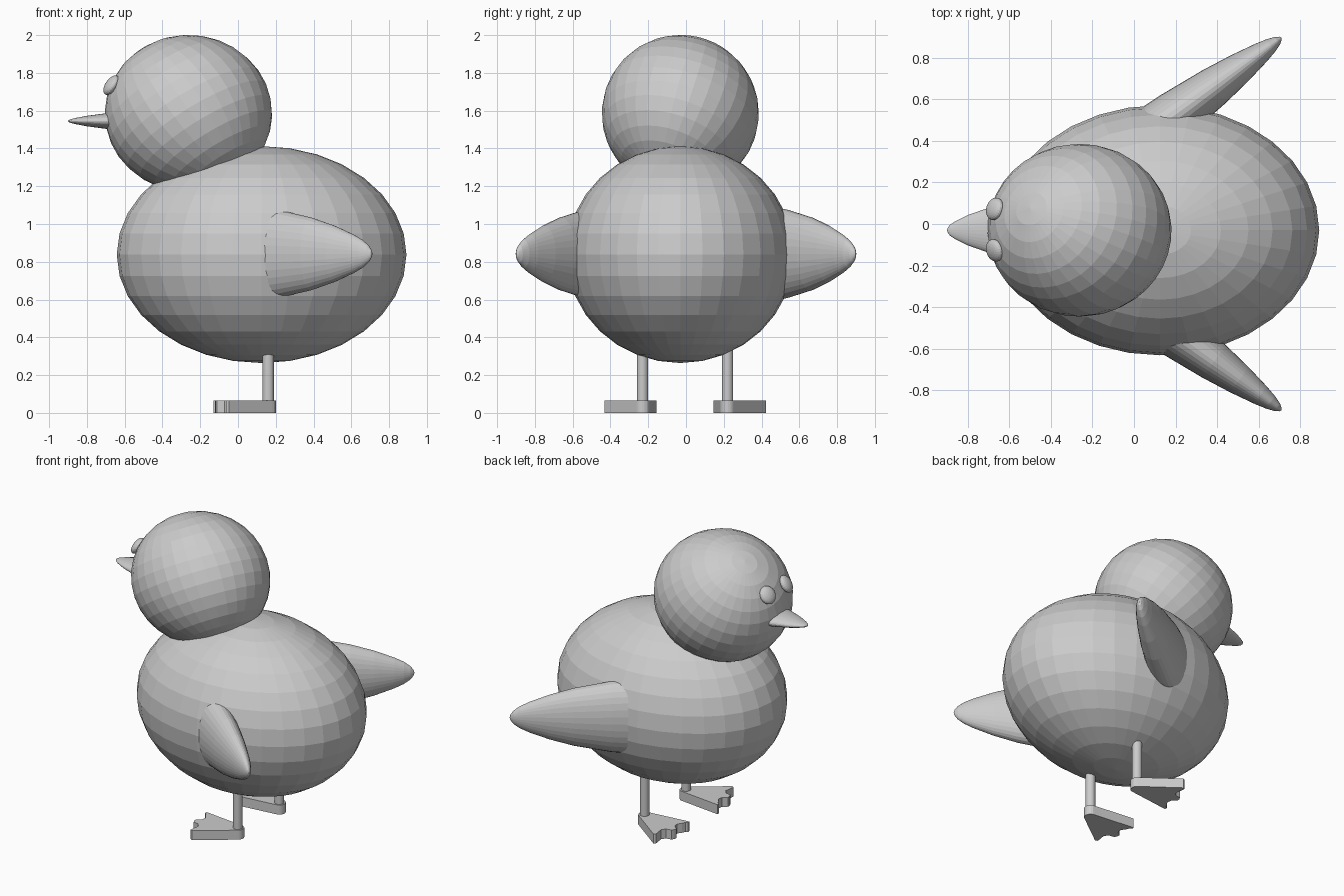
import bpy, bmesh
from math import sin, cos, pi, radians
from mathutils import Matrix, Vector

if "Cube" in bpy.data.objects:
    bpy.data.objects.remove(bpy.data.objects["Cube"])


def add_object(name, bm, matrix=None):
    if matrix is not None:
        bm.transform(matrix)
    bmesh.ops.recalc_face_normals(bm, faces=bm.faces)
    mesh = bpy.data.meshes.new(name)
    bm.to_mesh(mesh)
    bm.free()
    obj = bpy.data.objects.new(name, mesh)
    bpy.context.collection.objects.link(obj)
    return obj


def ellipsoid(name, center, radii, pre=None, post=None, seg=32, rings=16):
    """Sphere turned by pre, scaled to radii, then turned by post."""
    bm = bmesh.new()
    bmesh.ops.create_uvsphere(bm, u_segments=seg, v_segments=rings, radius=1)
    m = Matrix.Diagonal((*radii, 1))
    if pre is not None:
        m = m @ pre
    if post is not None:
        m = post @ m
    return add_object(name, bm, Matrix.Translation(center) @ m)


def taper(name, tip, angle, profile, flat_y, flat_z, seg=32):
    """Rounded pointed form: profile (distance from tip, radius) spun about its
    axis, which runs back from the tip along the given heading."""
    bm = bmesh.new()
    point = bm.verts.new((0, 0, 0))
    previous = None
    for t, r in profile[1:]:
        ring = [bm.verts.new((-t, r * flat_y * cos(2 * pi * i / seg),
                              r * flat_z * sin(2 * pi * i / seg)))
                for i in range(seg)]
        for i in range(seg):
            j = (i + 1) % seg
            if previous is None:
                bm.faces.new((point, ring[i], ring[j]))
            else:
                bm.faces.new((previous[i], ring[i], ring[j], previous[j]))
        previous = ring
    bm.faces.new(previous)
    return add_object(name, bm, Matrix.Translation(tip) @ Matrix.Rotation(angle, 4, 'Z'))


def foot(name, x, y, side, turn, thickness=0.065):
    """Webbed foot: round heel, three toes with scalloped webs between."""
    outline = [(-0.04 * cos(a), 0.04 * sin(a))
               for a in [radians(-75 + 150 * i / 8) for i in range(9)]]
    toes = [(0.265, 0.13), (0.285, 0.0), (0.265, -0.13)]
    for k, (f, l) in enumerate(toes):
        outline += [(f - 0.012, l + 0.012), (f, l), (f - 0.006, l - 0.016)] if k != 1 else \
                   [(f, l + 0.02), (f + 0.004, l), (f, l - 0.02)]
        if k < 2:
            mid = l - 0.065
            outline += [(0.25, mid + 0.03), (0.238, mid), (0.25, mid - 0.03)]
    bm = bmesh.new()
    c, s = cos(turn), sin(turn)
    verts = [bm.verts.new((x - f * c + l * s, y + side * (f * s + l * c), 0))
             for f, l in outline]
    face = bm.faces.new(verts)
    top = bmesh.ops.extrude_face_region(bm, geom=[face])
    bmesh.ops.translate(bm, vec=(0, 0, thickness),
                        verts=[v for v in top['geom'] if isinstance(v, bmesh.types.BMVert)])
    return add_object(name, bm)


# Body and tilted head
ellipsoid("body", (0.125, -0.03, 0.838), (0.767, 0.602, 0.574))
tilt = Vector((-0.53, 0.25, 0.8)).to_track_quat('Z', 'Y').to_matrix().to_4x4()
ellipsoid("head", (-0.262, -0.03, 1.585), (0.443, 0.416, 0.416), pre=tilt)

# Beak
taper("beak", (-0.9, -0.03, 1.545), pi,
      [(0, 0), (0.004, 0.014), (0.015, 0.027), (0.04, 0.043), (0.1, 0.073),
       (0.2, 0.108), (0.3, 0.13)], 1, 0.38)

# Wings
wing_profile = [(0, 0), (0.006, 0.02), (0.025, 0.045), (0.065, 0.074), (0.125, 0.103),
                (0.25, 0.15), (0.4, 0.193), (0.63, 0.236), (0.8, 0.25)]

for side, label in ((1, "left"), (-1, "right")):
    taper(label + "_wing", (0.71, side * 0.897, 0.842), side * radians(36),
          wing_profile, 0.5, 1)

    # Eyes
    facing = Vector((-0.8, side * 0.25, 0.55)).to_track_quat('Z', 'Y').to_matrix().to_4x4()
    ellipsoid(label + "_eye", (-0.671, -0.027 + side * 0.1, 1.735),
              (0.055, 0.059, 0.029), post=facing, seg=24, rings=12)

    # Legs and feet
    leg_y = -0.005 + side * 0.225
    bm = bmesh.new()
    bmesh.ops.create_cone(bm, cap_ends=True, segments=32, radius1=0.03, radius2=0.03, depth=0.36)
    add_object(label + "_leg", bm, Matrix.Translation((0.16, leg_y, 0.22)))
    foot(label + "_foot", 0.16, leg_y, side, radians(15))
